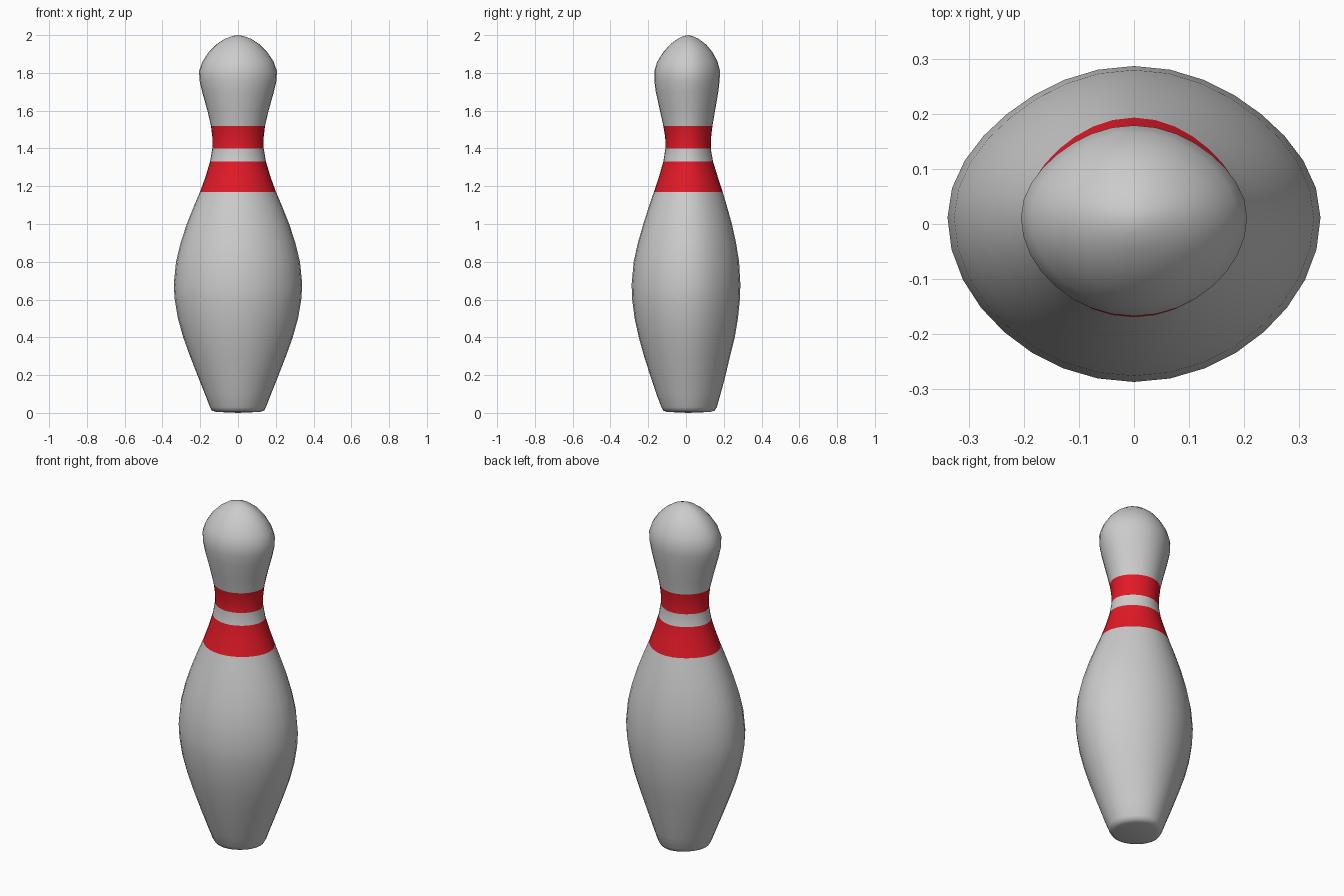
import bpy, bmesh
from math import sin, cos, pi

SEGMENTS = 32
CENTRE_Y = 0.012

# Cross-sections: height, half width, front y, back y
SECTIONS = [
    (0.005, 0.115, -0.10, 0.130),
    (0.012, 0.138, -0.12, 0.152),
    (0.03, 0.148, -0.13, 0.163),
    (0.10, 0.175, -0.157, 0.183),
    (0.20, 0.215, -0.19, 0.21),
    (0.30, 0.254, -0.222, 0.233),
    (0.40, 0.290, -0.25, 0.258),
    (0.50, 0.318, -0.272, 0.275),
    (0.60, 0.335, -0.285, 0.285),
    (0.68, 0.340, -0.288, 0.288),
    (0.80, 0.328, -0.277, 0.281),
    (0.90, 0.304, -0.255, 0.265),
    (1.00, 0.271, -0.226, 0.243),
    (1.10, 0.231, -0.194, 0.215),
    (1.17, 0.201, -0.17, 0.194),
    (1.25, 0.172, -0.143, 0.168),
    (1.33, 0.148, -0.12, 0.143),
    (1.40, 0.136, -0.109, 0.131),
    (1.46, 0.136, -0.11, 0.133),
    (1.52, 0.143, -0.12, 0.14),
    (1.60, 0.162, -0.138, 0.154),
    (1.70, 0.190, -0.16, 0.171),
    (1.76, 0.204, -0.168, 0.178),
    (1.81, 0.206, -0.168, 0.18),
    (1.86, 0.188, -0.152, 0.167),
    (1.91, 0.155, -0.12, 0.14),
    (1.95, 0.115, -0.085, 0.107),
    (1.98, 0.070, -0.045, 0.067),
    (1.995, 0.030, -0.015, 0.035),
]
BANDS = [(1.17, 1.33), (1.40, 1.52)]

red = bpy.data.materials.new("red_stripe")
red.diffuse_color = (0.75, 0.01, 0.02, 1)


def add_ring(bm, z, half, front, back):
    """Slightly squeezed oval, with its own depth to the front and the back."""
    ring = []
    for i in range(SEGMENTS):
        a = 2 * pi * i / SEGMENTS
        depth, squeeze = (back - CENTRE_Y, 0.035) if sin(a) > 0 else (CENTRE_Y - front, 0.015)
        k = 1 - squeeze * sin(2 * a) ** 2
        ring.append(bm.verts.new((half * cos(a) * k, CENTRE_Y + depth * sin(a) * k, z)))
    return ring


# Pin: lofted rings, with the stripes coloured by height
bm = bmesh.new()
rings = [add_ring(bm, *s) for s in SECTIONS]
for (lo, hi, a, b) in zip(SECTIONS, SECTIONS[1:], rings, rings[1:]):
    middle = (lo[0] + hi[0]) / 2
    striped = any(p < middle < q for p, q in BANDS)
    for i in range(SEGMENTS):
        j = (i + 1) % SEGMENTS
        face = bm.faces.new((a[i], a[j], b[j], b[i]))
        face.material_index = int(striped)

# Crown and underside
for ring, z, up in ((rings[-1], 2.0, True), (rings[0], 0.0, False)):
    tip = bm.verts.new((0, CENTRE_Y, z))
    for i in range(SEGMENTS):
        p, q = ring[i], ring[(i + 1) % SEGMENTS]
        bm.faces.new((p, q, tip) if up else (q, p, tip))
for face in bm.faces:
    face.smooth = True

mesh = bpy.data.meshes.new("bowling_pin")
bm.to_mesh(mesh)
bm.free()
mesh.materials.append(None)
mesh.materials.append(red)
pin = bpy.data.objects.new("bowling_pin", mesh)
bpy.context.collection.objects.link(pin)
